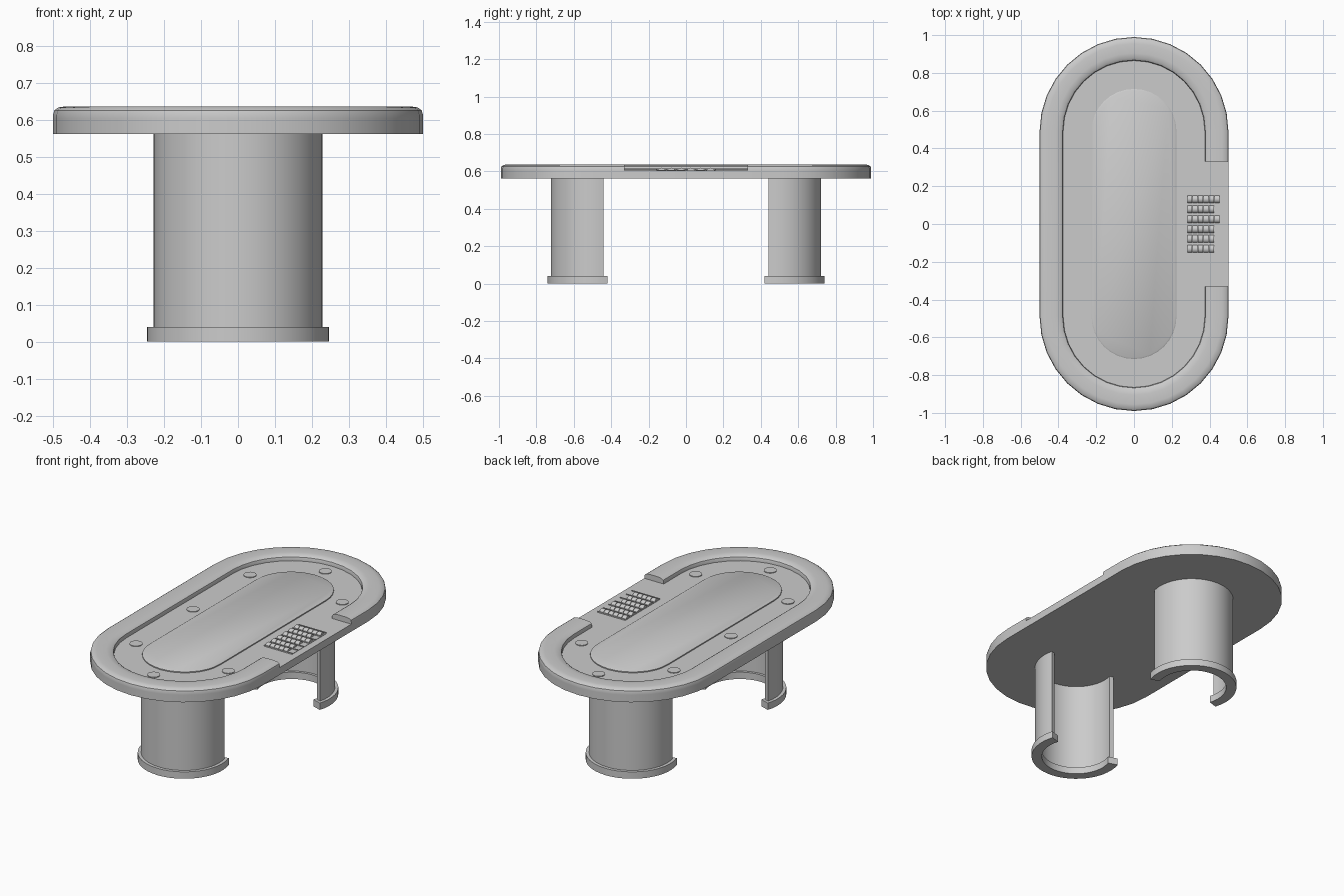
import bpy, bmesh
from math import sin, cos, pi, radians

if "Cube" in bpy.data.objects:
    bpy.data.objects.remove(bpy.data.objects["Cube"])

S = 0.49  # half length of the straight sides
N = 16    # segments per rounded end


def finish(name, bm, angle=35):
    bmesh.ops.recalc_face_normals(bm, faces=bm.faces)
    me = bpy.data.meshes.new(name)
    bm.to_mesh(me)
    bm.free()
    ob = bpy.data.objects.new(name, me)
    bpy.context.collection.objects.link(ob)
    bpy.ops.object.select_all(action='DESELECT')
    ob.select_set(True)
    bpy.context.view_layer.objects.active = ob
    bpy.ops.object.shade_smooth_by_angle(angle=radians(angle))
    return ob


def stations():
    """Stadium outline as (centre y, angle), anticlockwise from the +x side."""
    a = [(S, pi * i / N) for i in range(N + 1)]
    b = [(-S, pi + pi * i / N) for i in range(N + 1)]
    return a + b


def skin(bm, rings, closed_u, closed_v, caps):
    rs = [[bm.verts.new(p) for p in ring] for ring in rings]
    n, m = len(rs), len(rs[0])
    for i in range(n if closed_u else n - 1):
        for j in range(m if closed_v else m - 1):
            k, l = (i + 1) % n, (j + 1) % m
            bm.faces.new((rs[i][j], rs[k][j], rs[k][l], rs[i][l]))
    if caps:
        bm.faces.new(rs[0])
        bm.faces.new(rs[-1])


def stadium_slab(name, profile):
    bm = bmesh.new()
    rings = [[(r * cos(a), cy + r * sin(a), z) for cy, a in stations()] for r, z in profile]
    skin(bm, rings, False, True, True)
    return finish(name, bm)


# Table body and raised playing surface
stadium_slab("table_body", [(0.5, 0.562), (0.5, 0.605)])
stadium_slab("playing_surface", [(0.225, 0.604), (0.225, 0.611), (0.218, 0.615)])

# Padded rail, open at the dealer's notch on the +x side
rail_profile = [(0.5, 0.604), (0.5, 0.615), (0.497, 0.626), (0.486, 0.634), (0.465, 0.637),
                (0.415, 0.637), (0.39, 0.634), (0.378, 0.626), (0.375, 0.615), (0.375, 0.604)]
path = [(0.33, 0.0)] + stations() + [(-0.33, 2 * pi)]
bm = bmesh.new()
skin(bm, [[(r * cos(a), cy + r * sin(a), z) for r, z in rail_profile] for cy, a in path],
     False, True, True)
finish("padded_rail", bm)


def cylinder(bm, r, depth, loc, along_x=False, seg=24):
    vs = bmesh.ops.create_cone(bm, cap_ends=True, segments=seg, radius1=r, radius2=r, depth=depth)['verts']
    for v in vs:
        x, y, z = v.co
        v.co = (z + loc[0], y + loc[1], x + loc[2]) if along_x else (x + loc[0], y + loc[1], z + loc[2])


def box(bm, x0, x1, y0, y1, z0, z1):
    vs = bmesh.ops.create_cube(bm, size=1)['verts']
    for v in vs:
        v.co = (x0 + (v.co.x + .5) * (x1 - x0), y0 + (v.co.y + .5) * (y1 - y0), z0 + (v.co.z + .5) * (z1 - z0))


# Cup holders
bm = bmesh.new()
for x, y in [(0.01, 0.79), (0.01, -0.79), (0.305, 0.525), (0.305, -0.525),
             (-0.29, 0.525), (-0.29, -0.525), (-0.29, 0.0)]:
    cylinder(bm, 0.034, 0.01, (x, y, 0.604))
finish("cup_holders", bm)

# Chip tray with dividers
bm = bmesh.new()
box(bm, 0.28, 0.46, -0.16, 0.16, 0.60, 0.607)
for i in range(7):
    y = -0.158 + i * 0.0527
    box(bm, 0.28, 0.46, y - 0.002, y + 0.002, 0.60, 0.612)
finish("chip_tray", bm)

# Rows of chips lying in the tray
bm = bmesh.new()
for i in range(6):
    y = -0.132 + i * 0.0527
    for c in range(5 if i in (0, 2, 4) else 6):
        if i == 1 and c == 5:
            continue
        cylinder(bm, 0.0225, 0.026, (0.295 + c * 0.029, y, 0.597), True, 16)
finish("chips", bm)


def c_wall(name, side, r_out, r_in, z0, z1, extra):
    """Curved wall, open toward the table's middle."""
    bm = bmesh.new()
    a0, a1, n = -radians(extra), pi + radians(extra), 28
    rings = []
    for i in range(n + 1):
        a = a0 + (a1 - a0) * i / n
        rings.append([(r * cos(a), side * (0.495 + r * sin(a)), z)
                      for r, z in [(r_out, z0), (r_out, z1), (r_in, z1), (r_in, z0)]])
    skin(bm, rings, False, True, True)
    finish(name, bm)


# Curved legs and their plinths
for side, label in ((-1, "front"), (1, "back")):
    c_wall(label + "_leg", side, 0.228, 0.205, 0.03, 0.564, 14)
    c_wall(label + "_plinth", side, 0.246, 0.19, 0.0, 0.04, 18)
